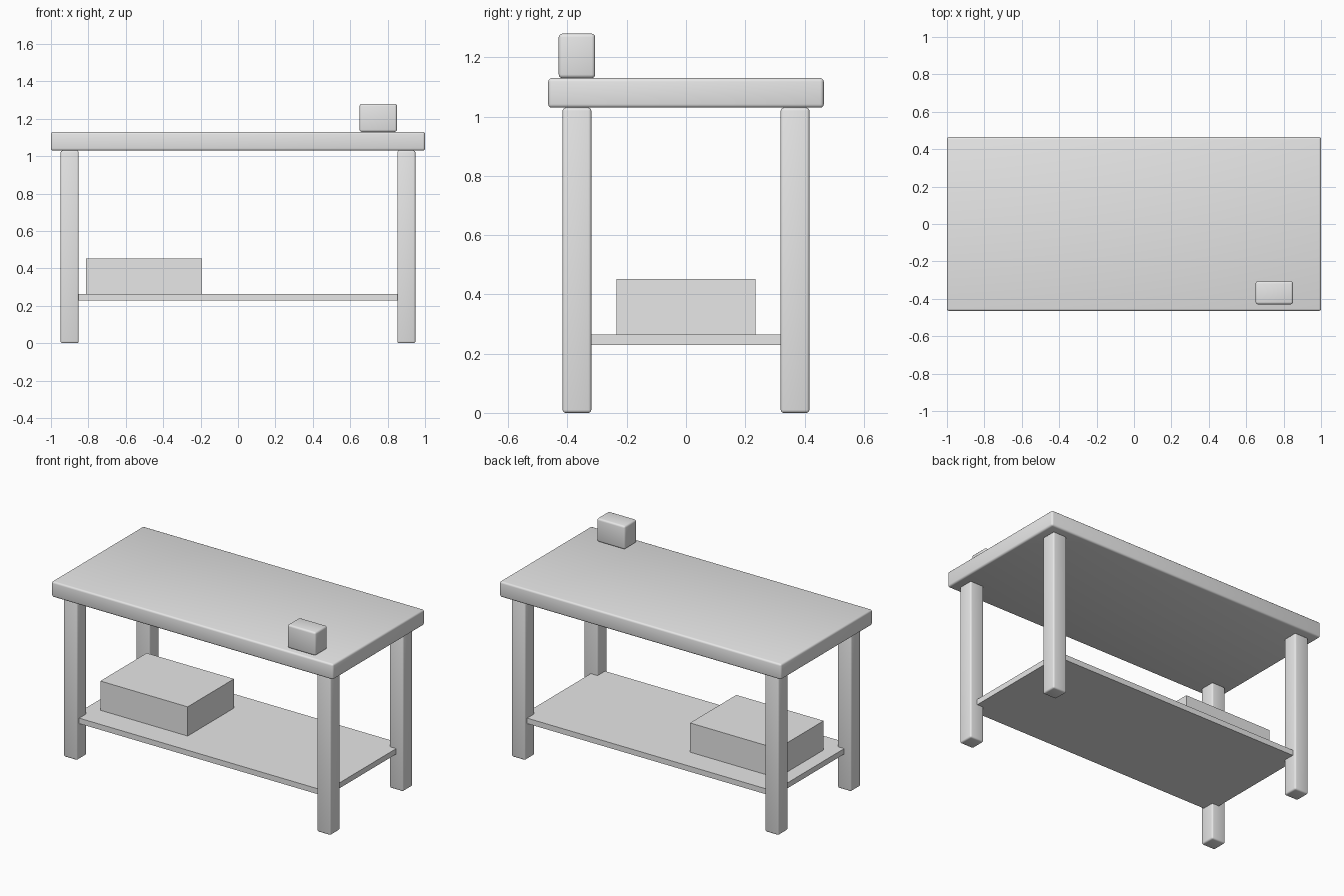
import bpy
import math

cube = bpy.data.objects.get("Cube")
if cube:
    bpy.data.objects.remove(cube, do_unlink=True)

grey = bpy.data.materials.new("plain_grey")
grey.use_nodes = True
GREY = (0.8, 0.8, 0.8, 1)
grey.diffuse_color = GREY
grey.node_tree.nodes["Principled BSDF"].inputs["Base Color"].default_value = GREY


def block(name, centre, size, rounding=0):
    """Box with optional softly rounded edges."""
    bpy.ops.mesh.primitive_cube_add(size=1, location=centre)
    ob = bpy.context.object
    ob.name = name
    ob.scale = size
    bpy.ops.object.transform_apply(location=False, rotation=False, scale=True)
    ob.data.materials.append(grey)
    if rounding:
        bevel = ob.modifiers.new("rounded_edges", "BEVEL")
        bevel.width = rounding
        bevel.segments = 3
        bpy.ops.object.modifier_apply(modifier=bevel.name)
        bpy.ops.object.shade_smooth_by_angle(angle=math.radians(40))
    return ob


# Table top
block("table_top", (0, 0, 1.08), (2, 0.93, 0.1), 0.012)

# Four legs
for side, sx in (("left", 1), ("right", -1)):
    for end, sy in (("front", -1), ("back", 1)):
        block(f"{end}_{side}_leg", (0.9 * sx, 0.368 * sy, 0.515),
              (0.097, 0.097, 1.03), 0.01)

# Lower shelf, let into the legs
block("lower_shelf", (0, 0, 0.247), (1.8, 0.79, 0.035))

# Storage box on the shelf and small block on the top
block("storage_box", (-0.503, 0, 0.358), (0.62, 0.47, 0.188))
block("small_block", (0.75, -0.368, 1.205), (0.2, 0.123, 0.15), 0.012)
